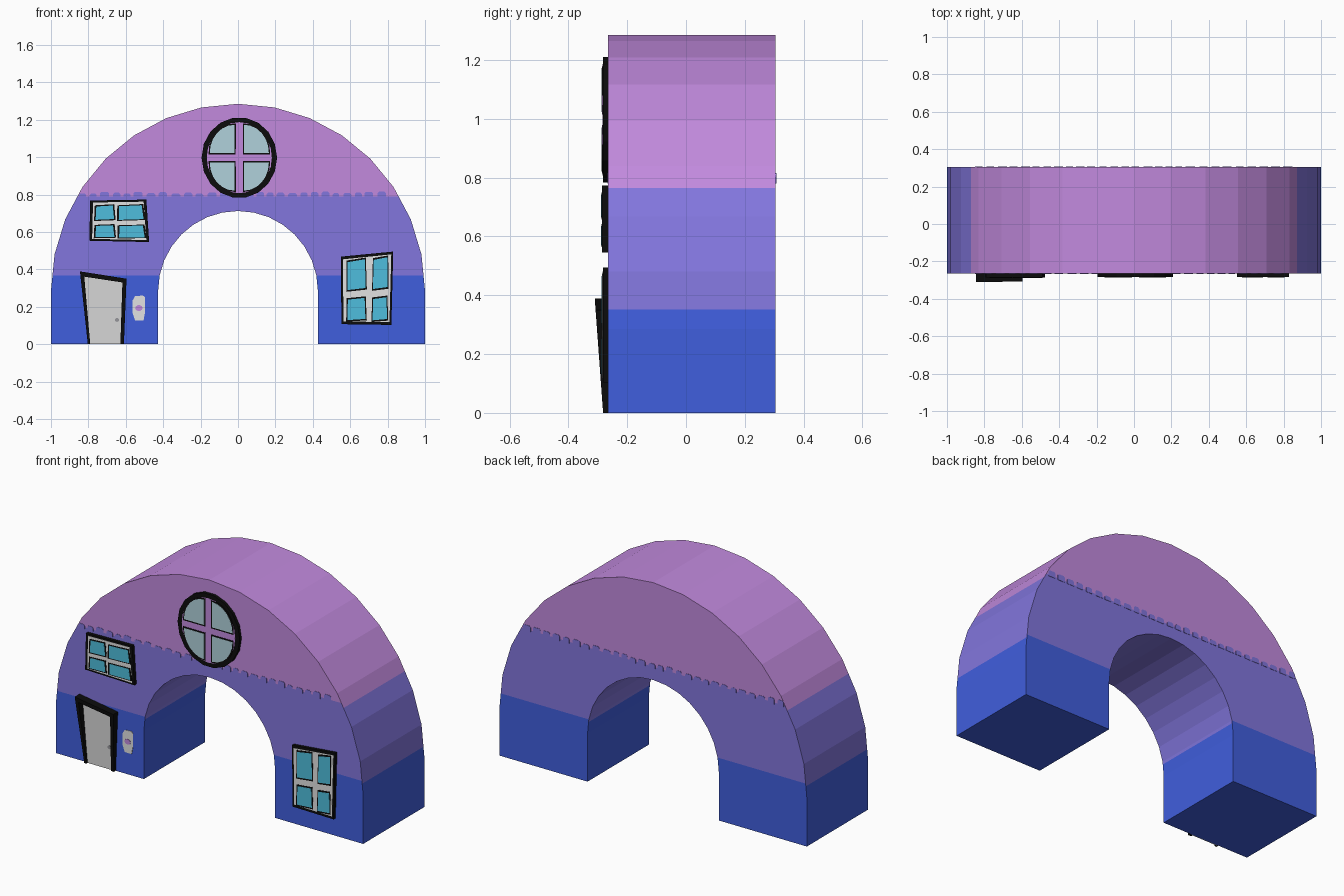
import bpy, bmesh, math, random

if "Cube" in bpy.data.objects:
    bpy.data.objects.remove(bpy.data.objects["Cube"])

random.seed(4)
FRONT, BACK = -0.265, 0.305


def material(name, r, g, b):
    lin = [(c / 255 / 12.92) if c < 11 else ((c / 255 + 0.055) / 1.055) ** 2.4 for c in (r, g, b)]
    m = bpy.data.materials.new(name)
    m.diffuse_color = (*lin, 1)
    m.use_nodes = True
    m.node_tree.nodes["Principled BSDF"].inputs["Base Color"].default_value = m.diffuse_color
    return m


BLUE = material("deep blue", 64, 94, 221)
PERI = material("periwinkle", 130, 118, 221)
PURPLE = material("orchid purple", 194, 138, 222)
BLACK = material("black", 12, 12, 12)
WHITE = material("off white", 226, 226, 226)
DOOR = material("door grey", 214, 214, 214)
GLASS = material("cyan glass", 78, 190, 221)
PALE = material("pale glass", 176, 209, 219)
METAL = material("handle grey", 150, 150, 155)


def finish(bm, name, *mats):
    bmesh.ops.recalc_face_normals(bm, faces=bm.faces)
    me = bpy.data.meshes.new(name)
    bm.to_mesh(me)
    bm.free()
    for m in mats:
        me.materials.append(m)
    ob = bpy.data.objects.new(name, me)
    bpy.context.collection.objects.link(ob)
    return ob


def add_prism(bm, pts, y0, y1, lean=0.0):
    """Extrude an (x, z) outline from y0 to y1; lean pushes the y1 end outwards with height."""
    a = [bm.verts.new((x, y0, z)) for x, z in pts]
    b = [bm.verts.new((x, y1 - lean * z, z)) for x, z in pts]
    bm.faces.new(a)
    bm.faces.new(b)
    n = len(pts)
    for i in range(n):
        j = (i + 1) % n
        bm.faces.new((a[i], a[j], b[j], b[i]))


def prism(name, outlines, y0, y1, mat, lean=0.0):
    bm = bmesh.new()
    for pts in outlines:
        add_prism(bm, pts, y0, y1, lean)
    return finish(bm, name, mat)


def arc(cx, cz, rx, rz, a0, a1, n):
    return [(cx + rx * math.cos(math.radians(a0 + (a1 - a0) * i / n)),
             cz + rz * math.sin(math.radians(a0 + (a1 - a0) * i / n))) for i in range(n + 1)]


def grow(pts, d):
    """Push an outline away from its middle by about d."""
    cx = sum(p[0] for p in pts) / len(pts)
    cz = sum(p[1] for p in pts) / len(pts)
    out = []
    for x, z in pts:
        k = 1 + 1.3 * d / math.hypot(x - cx, z - cz)
        out.append((cx + (x - cx) * k, cz + (z - cz) * k))
    return out


# arch body: horseshoe profile, cut at the colour boundaries
bm = bmesh.new()
outer = [(1, 0)] + arc(0, 0.285, 1, 1, 0, 180, 16) + [(-1, 0)]
inner = [(-0.427, 0)] + arc(0, 0.285, 0.427, 0.427, 180, 0, 16) + [(0.427, 0)]
rim, hole = outer, inner[::-1]
rows = [[bm.verts.new((x, y, z)) for x, z in line]
        for line, y in ((rim, FRONT), (rim, BACK), (hole, BACK), (hole, FRONT))]
for k in range(4):
    r, s = rows[k], rows[(k + 1) % 4]
    for i in range(len(r) - 1):
        bm.faces.new((r[i], r[i + 1], s[i + 1], s[i]))
for i in (0, -1):
    bm.faces.new([r[i] for r in rows])
for z in (0.352, 0.368, 0.765, 0.79):
    bmesh.ops.bisect_plane(bm, geom=bm.verts[:] + bm.edges[:] + bm.faces[:],
                           plane_co=(0, 0, z), plane_no=(0, 0, 1))
bm.normal_update()
for f in bm.faces:
    low, high = (0.368, 0.79) if abs(f.normal.y) > 0.5 else (0.352, 0.765)
    z = f.calc_center_median().z
    f.material_index = 0 if z < low else 1 if z < high else 2
finish(bm, "arch_body", BLUE, PERI, PURPLE)

# ragged painted edge between the two upper colours, front and back
for side, y, d in (("front", FRONT, -0.002), ("back", BACK, 0.002)):
    teeth, x = [], -0.85
    while x < 0.8:
        w = random.uniform(0.035, 0.05)
        top = random.uniform(0.805, 0.816)
        teeth.append([(x, 0.78), (x + w, 0.78), (x + w, top - 0.008), (x + w - 0.008, top),
                      (x + 0.008, top), (x, top - 0.008)])
        x += w + random.uniform(0.014, 0.024)
    prism("paint_edge_" + side, teeth, y, y + d, PERI)


# crooked four-pane windows
def window(name, quad, us, vs, front):
    bl, br, tr, tl = quad

    def at(u, v):
        return tuple(bl[i] * (1 - u) * (1 - v) + br[i] * u * (1 - v)
                     + tr[i] * u * v + tl[i] * (1 - u) * v for i in (0, 1))
    panes = [[at(a, c), at(b, c + 0.02), at(b - 0.02, d), at(a + 0.01, d - 0.02)]
             for a, b in us for c, d in vs]
    prism(name + "_surround", [quad], FRONT, front + 0.004, BLACK)
    prism(name + "_frame", [grow(quad, -0.014)], FRONT, front + 0.0025, WHITE)
    prism(name + "_pane_edges", [grow(p, 0.008) for p in panes], FRONT, front + 0.001, BLACK)
    prism(name + "_glass", panes, FRONT, front, GLASS)


window("left_window", [(-0.795, 0.553), (-0.475, 0.546), (-0.49, 0.773), (-0.79, 0.768)],
       ((0.1, 0.42), (0.5, 0.93)), ((0.09, 0.39), (0.52, 0.87)), -0.289)
window("right_window", [(0.553, 0.107), (0.82, 0.103), (0.83, 0.495), (0.55, 0.468)],
       ((0.12, 0.48), (0.62, 0.91)), ((0.06, 0.38), (0.5, 0.93)), -0.287)

# round window
cx, cz = 0.007, 0.997
quarters = [[(cx + sx * 0.026, cz + sz * 0.026)] +
            [(cx + sx * (x + 0.026), cz + sz * (z + 0.026)) for x, z in arc(0, 0, 0.132, 0.15, 0, 90, 6)]
            for sx in (1, -1) for sz in (1, -1)]
prism("round_window_surround", [arc(cx, cz, 0.202, 0.216, 0, 360, 18)[:-1]], FRONT, -0.283, BLACK)
prism("round_window_frame", [arc(cx, cz, 0.174, 0.19, 0, 360, 24)[:-1]], FRONT, -0.2845, PURPLE)
prism("round_window_pane_edges", [grow(q, 0.008) for q in quarters], FRONT, -0.286, BLACK)
prism("round_window_glass", quarters, FRONT, -0.287, PALE)

# crooked door, its leaning frame and handle
prism("door", [[(-0.795, 0), (-0.622, 0), (-0.615, 0.335), (-0.825, 0.365)]], FRONT, FRONT - 0.005, DOOR)
prism("door_frame", [[(-0.803, 0), (-0.79, 0), (-0.822, 0.361), (-0.618, 0.33), (-0.629, 0),
                      (-0.61, 0), (-0.596, 0.35), (-0.845, 0.389)]], FRONT, -0.282, BLACK, 0.073)
prism("door_handle", [arc(-0.647, 0.13, 0.011, 0.011, 0, 360, 10)[:-1]], FRONT, FRONT - 0.008, METAL)

# wall plaque beside the door
prism("plaque", [[(-0.55, 0.127), (-0.505, 0.127), (-0.497, 0.17), (-0.497, 0.25), (-0.508, 0.26),
                  (-0.55, 0.257), (-0.563, 0.235), (-0.563, 0.165)]], FRONT, FRONT - 0.003, WHITE)
prism("plaque_spot", [arc(-0.53, 0.193, 0.02, 0.016, 0, 360, 10)[:-1]], FRONT, FRONT - 0.005, PURPLE)
